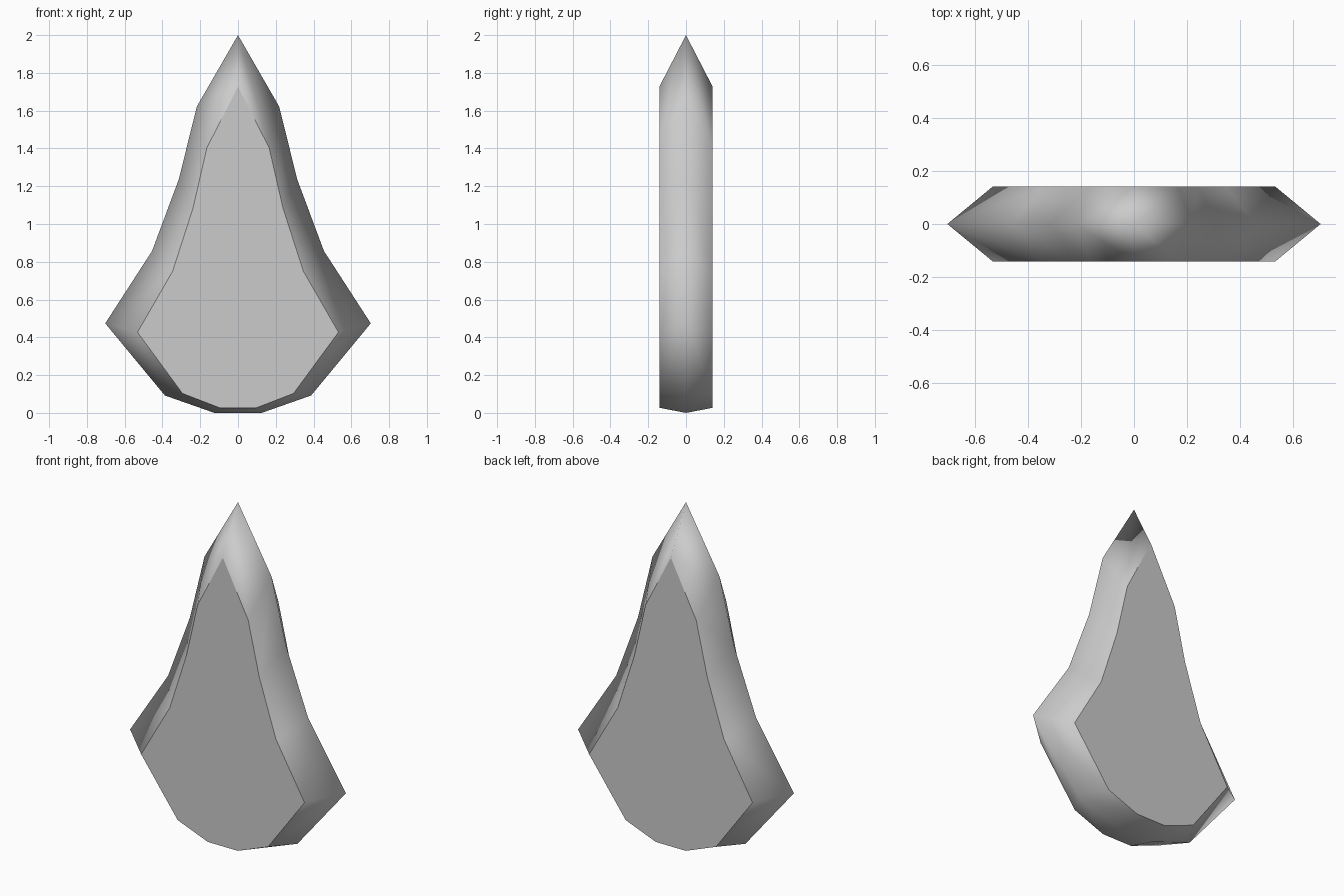
import bpy, bmesh

if "Cube" in bpy.data.objects:
    bpy.data.objects.remove(bpy.data.objects["Cube"])

# Half outlines (x, z) from the base up: central ridge and the smaller flat face
RIDGE = [(0.125, 0.0), (0.387, 0.092), (0.703, 0.474), (0.455, 0.857),
         (0.313, 1.238), (0.218, 1.622), (0, 2.0)]
FACE = [(0.097, 0.027), (0.294, 0.103), (0.532, 0.427), (0.346, 0.75),
        (0.238, 1.085), (0.165, 1.403), (0, 1.727)]
HALF_DEPTH = 0.141


def ring(bm, half, y):
    """Closed symmetric loop of vertices at depth y."""
    pts = half + [(-x, z) for x, z in reversed(half[:-1])]
    return [bm.verts.new((x, y, z)) for x, z in pts]


bm = bmesh.new()
ridge = ring(bm, RIDGE, 0)
n = len(ridge)
caps = []
for side in (-1, 1):
    loop = ring(bm, FACE, side * HALF_DEPTH)
    caps.append(bm.faces.new(loop))
    # Bevelled rim from the flat face out to the ridge
    for i in range(n):
        j = (i + 1) % n
        bm.faces.new((loop[i], loop[j], ridge[j], ridge[i]))
bmesh.ops.recalc_face_normals(bm, faces=bm.faces[:])

# Rim is smooth, the flat faces keep crisp borders
for f in bm.faces:
    f.smooth = True
for cap in caps:
    cap.smooth = False
    for e in cap.edges:
        e.smooth = False

mesh = bpy.data.meshes.new("pointed_blade")
bm.to_mesh(mesh)
bm.free()
blade = bpy.data.objects.new("pointed_blade", mesh)
bpy.context.collection.objects.link(blade)
